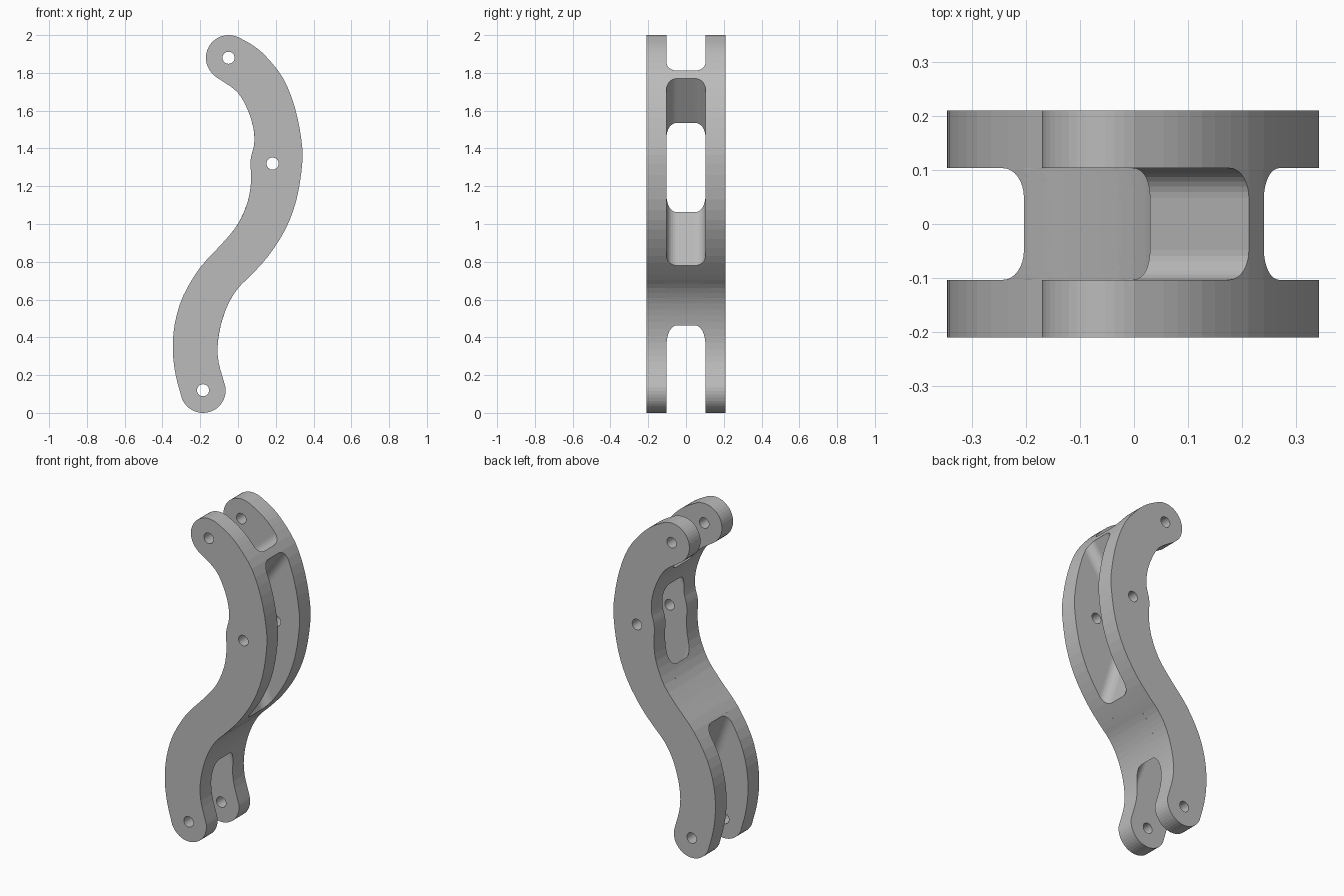
import bpy, bmesh, math
from mathutils import Vector

if "Cube" in bpy.data.objects:
    bpy.data.objects.remove(bpy.data.objects["Cube"])

HALF_WIDTH = 0.21
SLOT_HALF = 0.103
FILLET = 0.055

grey = bpy.data.materials.new("plain_grey")
grey.use_nodes = True
colour = (0.5, 0.5, 0.5, 1)
grey.diffuse_color = colour
grey.node_tree.nodes["Principled BSDF"].inputs["Base Color"].default_value = colour


def arc(x, z, radius, start, end, steps):
    angles = [math.radians(start + (end - start) * i / steps) for i in range(steps + 1)]
    return [Vector((x + radius * math.cos(a), z + radius * math.sin(a))) for a in angles]


def spline(points, steps=3):
    """Smooth curve through the points."""
    p = [Vector(q) for q in points]
    p = [p[0] * 2 - p[1]] + p + [p[-1] * 2 - p[-2]]
    out = []
    for a, b, c, d in zip(p, p[1:], p[2:], p[3:]):
        for i in range(steps):
            t = i / steps
            out.append(0.5 * (2 * b + (c - a) * t + (2 * a - 5 * b + 4 * c - d) * t ** 2
                              + (3 * b - a - 3 * c + d) * t ** 3))
    return out + [p[-2]]


def make_object(name, bm):
    mesh = bpy.data.meshes.new(name)
    bm.to_mesh(mesh)
    bm.free()
    mesh.materials.append(grey)
    bpy.context.scene.collection.objects.link(bpy.data.objects.new(name, mesh))


def ring(bm, points, y):
    return [bm.verts.new((p.x, y, p.y)) for p in points]


def bridge(bm, front, back):
    """Quads between two matching closed rings."""
    for i in range(len(front)):
        j = (i + 1) % len(front)
        bm.faces.new((front[i], back[i], back[j], front[j]))


def cheek(name, loops, y_front, y_back):
    """Flat plate with an outer outline and holes."""
    bm = bmesh.new()
    fronts = [ring(bm, loop, y_front) for loop in loops]
    backs = [ring(bm, loop, y_back) for loop in loops]
    for rings, side in ((fronts, -1), (backs, 1)):
        edges = [bm.edges.new((r[i - 1], r[i])) for r in rings for i in range(len(r))]
        filled = bmesh.ops.triangle_fill(bm, use_beauty=True, edges=edges, normal=(0, side, 0))
        for item in filled["geom"]:
            if isinstance(item, bmesh.types.BMFace):
                item.normal_update()
                if item.normal.y * side < 0:
                    item.normal_flip()
    for front, back in zip(fronts, backs):
        bridge(bm, front, back)
    make_object(name, bm)


def crossing(chain, wall, shift):
    """Place along the chain where the wall line, moved into its slot, meets it."""
    start, end, slot_side = wall
    along = Vector(end) - Vector(start)
    normal = Vector((-along.y, along.x)).normalized() * slot_side
    dist = [(q - Vector(start)).dot(normal) - shift for q in chain]
    for i in range(len(chain) - 1):
        if dist[i] * dist[i + 1] <= 0:
            return i + dist[i] / (dist[i] - dist[i + 1])


def sample(chain, first, last, count=30):
    """Evenly spaced points along part of a chain."""
    out = []
    for k in range(count):
        u = first + (last - first) * k / (count - 1)
        i = min(int(u), len(chain) - 2)
        out.append(chain[i].lerp(chain[i + 1], u - i))
    return out


def web(name, upper, lower):
    """Cross web whose end walls flare into the cheeks."""
    profile = []
    for k in range(9):
        a = math.pi / 2 * k / 8
        profile.append((SLOT_HALF - FILLET + FILLET * math.cos(a), FILLET - FILLET * math.sin(a)))
    layers = [(-y, s) for y, s in profile] + profile[::-1]
    bm = bmesh.new()
    rings = []
    for y, shift in layers:
        left = sample(left_side, crossing(left_side, upper, shift), crossing(left_side, lower, shift))
        right = sample(right_side, crossing(right_side, lower, shift), crossing(right_side, upper, shift))
        rings.append(ring(bm, left + right, y))
    for front, back in zip(rings, rings[1:]):
        bridge(bm, front, back)
    make_object(name, bm)


# Flowing sides and round ends of the link
left_side = spline([(-0.116, 1.778), (-0.005, 1.70), (0.053, 1.60), (0.083, 1.50), (0.085, 1.42),
                    (0.07, 1.36), (0.065, 1.31), (0.07, 1.25), (0.055, 1.13), (0, 1.0),
                    (-0.09, 0.89), (-0.2, 0.77), (-0.29, 0.62), (-0.335, 0.47),
                    (-0.345, 0.33), (-0.33, 0.2), (-0.295, 0.07)])
right_side = spline([(-0.07, 0.15), (-0.103, 0.27), (-0.107, 0.37), (-0.087, 0.48), (-0.05, 0.58),
                     (0, 0.66), (0.07, 0.73), (0.16, 0.83), (0.25, 0.97), (0.31, 1.13),
                     (0.34, 1.32), (0.335, 1.45), (0.3, 1.62), (0.24, 1.77), (0.15, 1.885),
                     (0.08, 1.945), (0, 1.99)])
bottom_end = arc(-0.185, 0.12, 0.12, 204, 375, 20)
top_end = arc(-0.05, 1.88, 0.12, 66, 237, 20)
outline = left_side + bottom_end[1:-1] + right_side + top_end[1:-1]

# Cheeks with three pin holes each
holes = [arc(x, z, 0.032, 360, 0, 24)[:-1]
         for x, z in ((-0.05, 1.88), (0.183, 1.32), (-0.185, 0.12))]
cheek("front_cheek", [outline] + holes, -HALF_WIDTH, -SLOT_HALF)
cheek("back_cheek", [outline] + holes, SLOT_HALF, HALF_WIDTH)

# Webs: each wall runs left to right, then the side its slot lies on (1 above, -1 below)
web("upper_web", ((0.03, 1.65), (0.21, 1.81), 1), ((0.075, 1.535), (0.24, 1.77), -1))
web("lower_web", ((0.035, 1.05), (0.12, 0.775), 1), ((-0.205, 0.77), (-0.09, 0.46), -1))
